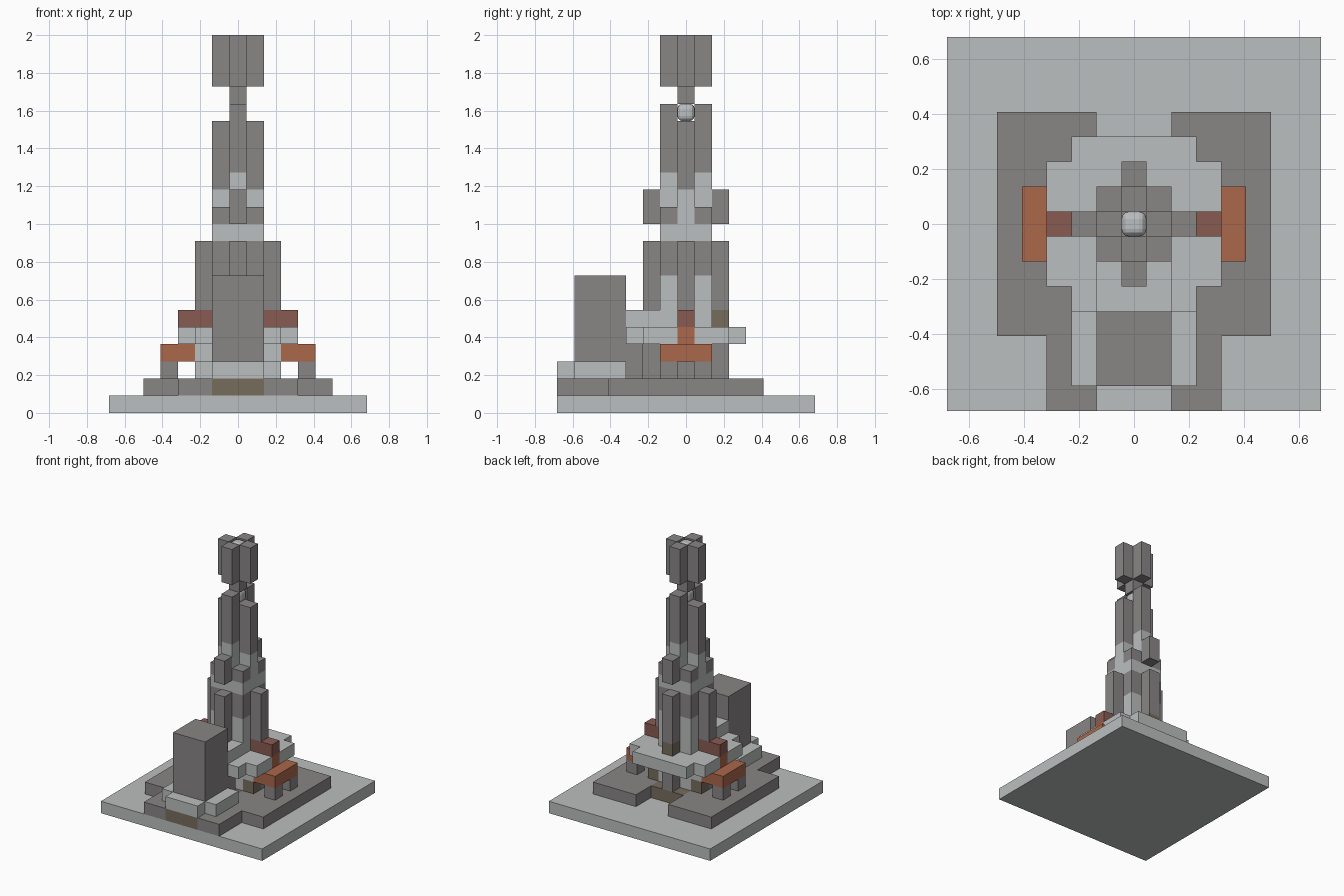
import bpy
import bmesh
from mathutils import Matrix, Vector

U = 1 / 11  # one building block

cube = bpy.data.objects.get("Cube")
if cube:
    bpy.data.objects.remove(cube, do_unlink=True)


def material(name, r, g, b):
    m = bpy.data.materials.new(name)
    m.use_nodes = True
    m.diffuse_color = (r, g, b, 1)
    m.node_tree.nodes["Principled BSDF"].inputs["Base Color"].default_value = (r, g, b, 1)
    return m


DARK = material("dark stone", .25, .235, .235)
LIGHT = material("light stone", .5, .52, .52)
ORANGE = material("orange clay", .41, .135, .07)
RED = material("dull red", .25, .105, .084)
BROWN = material("brown", .18, .15, .107)


def box(name, mat, x, y, z, round_off=0):
    """Box from ranges given in blocks."""
    bm = bmesh.new()
    size = Vector([(r[1] - r[0]) * U for r in (x, y, z)])
    mid = Vector([(r[1] + r[0]) * U / 2 for r in (x, y, z)])
    bmesh.ops.create_cube(bm, size=1, matrix=Matrix.Translation(mid) @ Matrix.Diagonal(size.to_4d()))
    mesh = bpy.data.meshes.new(name)
    bm.to_mesh(mesh)
    bm.free()
    mesh.materials.append(mat)
    ob = bpy.data.objects.new(name, mesh)
    bpy.context.collection.objects.link(ob)
    if round_off:
        b = ob.modifiers.new("rounding", 'BEVEL')
        b.width = round_off * U
        b.segments = 3
    return ob


def span(a, s):
    return tuple(sorted((a[0] * s, a[1] * s)))


def pair_x(name, mat, x, y, z):
    for side, s in (("left", 1), ("right", -1)):
        box(f"{side}_{name}", mat, span(x, s), y, z)


def pair_y(name, mat, x, y, z):
    for side, s in (("back", 1), ("front", -1)):
        box(f"{side}_{name}", mat, x, span(y, s), z)


def corners(name, mat, x, y, z):
    pair_x("back_" + name, mat, x, y, z)
    pair_x("front_" + name, mat, x, span(y, -1), z)


MID = (-.5, .5)
IN = (.5, 1.5)
OUT = (1.5, 2.5)
WIDE = (-1.5, 1.5)

# Ground slab and stepped plinth
box("ground_slab", LIGHT, (-7.5, 7.5), (-7.5, 7.5), (0, 1))
pair_x("plinth", DARK, (1.5, 5.5), (-4.5, 4.5), (1, 2))
pair_x("porch_plinth", DARK, (1.5, 3.5), (-7.5, -4.5), (1, 2))
box("plinth_core", BROWN, WIDE, (-7.5, 2.5), (1, 2))

# Gatehouse at the front
box("gatehouse", DARK, WIDE, (-6.5, -3.5), (2, 8))
box("gatehouse_step", LIGHT, WIDE, (-7.5, -6.5), (2, 3))
pair_x("gatehouse_ledge", LIGHT, OUT, (-6.5, -3.5), (2, 3))
box("gatehouse_link", DARK, WIDE, (-3.5, -2.5), (2, 4))
box("gatehouse_roof_link", LIGHT, WIDE, (-3.5, -1.5), (5, 6))

# Ring gallery around the tower
box("gallery_floor", LIGHT, (-2.5, 2.5), (-3.5, 3.5), (4, 5))
corners("gallery_wing", LIGHT, (2.5, 3.5), (.5, 2.5), (4, 5))

# Side porches
pair_x("porch_beam", ORANGE, (2.5, 4.5), WIDE, (3, 4))
pair_x("porch_post", ORANGE, (2.5, 3.5), MID, (4, 5))
pair_x("porch_cap", RED, (1.5, 3.5), MID, (5, 6))
corners("porch_leg", DARK, (3.5, 4.5), IN, (2, 3))
corners("porch_foot", BROWN, OUT, IN, (2, 3))
corners("porch_wall", LIGHT, OUT, IN, (3, 4))

# Lower tower: light core, dark crown and four buttresses
box("tower_core", LIGHT, WIDE, WIDE, (2, 8))
box("tower_crown", DARK, WIDE, WIDE, (8, 10))
pair_x("buttress_base", DARK, OUT, MID, (2, 4))
pair_x("buttress", DARK, OUT, MID, (6, 10))
pair_y("buttress_base", DARK, MID, OUT, (2, 4))
box("back_buttress_band", BROWN, MID, OUT, (5, 6))
pair_y("buttress", DARK, MID, OUT, (6, 10))

# Middle tower
box("tower_collar", LIGHT, WIDE, WIDE, (10, 11))
corners("collar_block", DARK, IN, IN, (11, 12))
pair_y("bracket", DARK, MID, OUT, (11, 13))
pair_x("shaft_foot", LIGHT, IN, MID, (11, 13))
pair_y("shaft_foot", LIGHT, MID, IN, (11, 14))
pair_x("shaft", DARK, IN, MID, (13, 17))
pair_y("shaft", DARK, MID, IN, (14, 18))
box("shaft_core", DARK, MID, MID, (11, 17))

# Neck with lamp, then the cross shaped head
box("neck_lamp", LIGHT, MID, MID, (17, 18), .3)
box("neck", DARK, MID, MID, (18, 19))
pair_x("head_arm", DARK, IN, MID, (19, 22))
pair_y("head_arm", DARK, MID, IN, (19, 22))
box("head_core", DARK, MID, MID, (19, 21))
box("head_lamp", LIGHT, MID, MID, (21, 22), .3)
